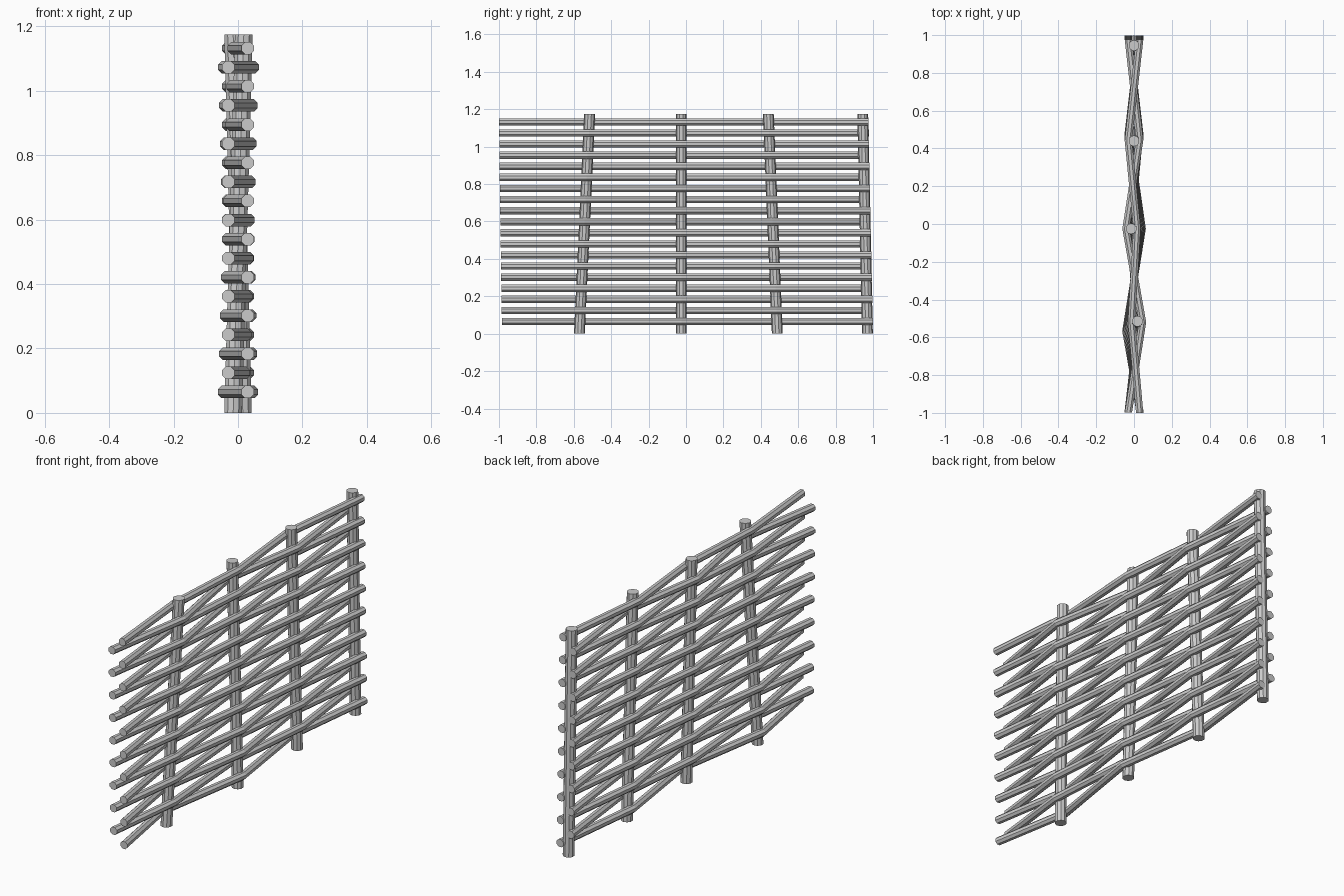
import bpy, bmesh, math
from mathutils import Vector

if "Cube" in bpy.data.objects:
    bpy.data.objects.remove(bpy.data.objects["Cube"])

HEIGHT, STAKE_R, ROD_R = 1.175, 0.029, 0.021

# Leaning stakes: foot (x, y) and head (x, y)
STAKES = [((-0.015, -0.57), (0.018, -0.515)),
          ((0.015, -0.025), (-0.015, -0.025)),
          ((0.0, 0.488), (0.0, 0.44)),
          ((0.0, 0.97), (0.0, 0.945))]


def axis_at(stake, z):
    """Centre of a stake at height z."""
    return Vector(stake[0]).lerp(Vector(stake[1]), z / HEIGHT)


def tube(name, points, radius, sides, u, v):
    """Capped tube through points, ring plane spanned by u and v."""
    bm = bmesh.new()
    rings = []
    for p in points:
        angles = [(i + 0.5) * math.tau / sides for i in range(sides)]
        rings.append([bm.verts.new(Vector(p) + radius * (math.cos(a) * Vector(u) + math.sin(a) * Vector(v)))
                      for a in angles])
    for a, b in zip(rings, rings[1:]):
        for i in range(sides):
            j = (i + 1) % sides
            bm.faces.new((a[i], a[j], b[j], b[i]))
    bm.faces.new(rings[0])
    bm.faces.new(rings[-1])
    bmesh.ops.recalc_face_normals(bm, faces=bm.faces)
    mesh = bpy.data.meshes.new(name)
    bm.to_mesh(mesh)
    bm.free()
    bpy.context.collection.objects.link(bpy.data.objects.new(name, mesh))


# Upright stakes
for n, (foot, head) in enumerate(STAKES):
    tube(f"stake_{n + 1}", [(*foot, 0), (*head, HEIGHT)], STAKE_R, 10, (1, 0, 0), (0, 1, 0))

# Woven rods, passing alternately on either side of the stakes
for row in range(19):
    z = 0.065 + row * 0.0593
    side = 0.03 if row % 2 == 0 else -0.03
    path = [(side, -0.985 - 0.015 * row / 18, z)]
    for n, stake in enumerate(STAKES):
        c = axis_at(stake, z)
        end = 0.03 if n == 3 else 0.0
        path.append((c.x + side * (-1) ** (n + 1), c.y + end, z))
    tube(f"woven_rod_{row + 1}", path, ROD_R, 8, (1, 0, 0), (0, 0, 1))
